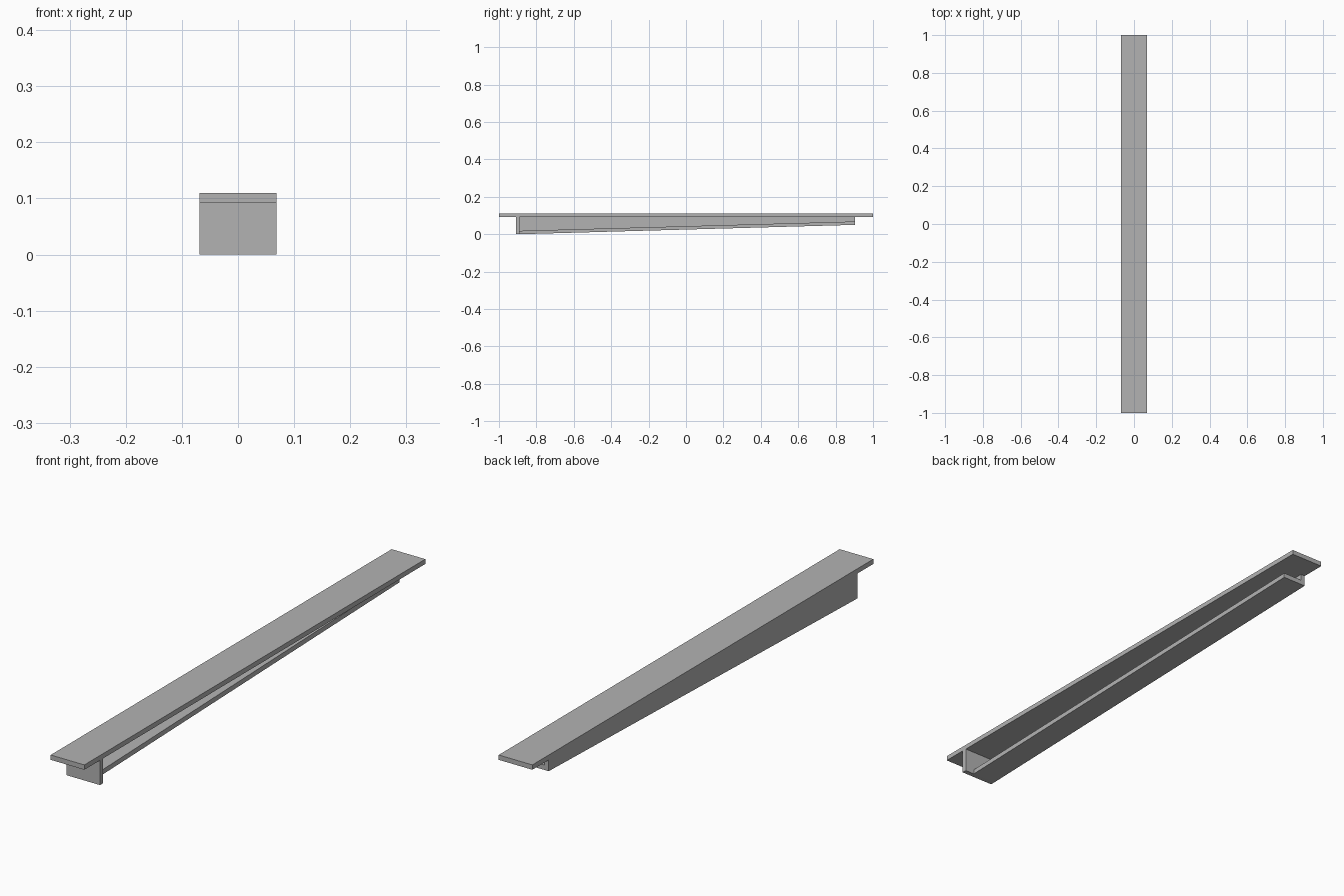
import bpy

# Remove the default cube
cube = bpy.data.objects.get("Cube")
if cube:
    bpy.data.objects.remove(cube, do_unlink=True)

# Single grey material
grey = bpy.data.materials.new("plain_grey")
grey.use_nodes = True
colour = (0.45, 0.45, 0.45, 1)
grey.diffuse_color = colour
grey.node_tree.nodes["Principled BSDF"].inputs["Base Color"].default_value = colour

HALF_WIDTH = 0.069
THICK = 0.018
TOP = 0.11
UNDERSIDE = TOP - THICK
FRONT, BACK = -0.908, 0.904
RISE = 0.05  # height of the lower edge at the back end


def extrude_profile(name, profile, x0, x1):
    """Solid with a side profile of (y, z) points, spanning x0 to x1."""
    n = len(profile)
    verts = [(x, y, z) for x in (x0, x1) for y, z in profile]
    faces = [tuple(reversed(range(n))), tuple(range(n, 2 * n))]
    faces += [(i, (i + 1) % n, n + (i + 1) % n, n + i) for i in range(n)]
    mesh = bpy.data.meshes.new(name)
    mesh.from_pydata(verts, [], faces)
    mesh.materials.append(grey)
    obj = bpy.data.objects.new(name, mesh)
    bpy.context.collection.objects.link(obj)
    return obj


def rectangle(y0, y1, z0, z1):
    return [(y0, z0), (y1, z0), (y1, z1), (y0, z1)]


inner = FRONT + THICK

# Long flat top plate
extrude_profile("top_plate", rectangle(-1, 1, UNDERSIDE, TOP), -HALF_WIDTH, HALF_WIDTH)

# Upright plate closing the deep front end
extrude_profile("front_end_plate", rectangle(FRONT, inner, 0, UNDERSIDE),
                -HALF_WIDTH, HALF_WIDTH)

# Tapered side wall under the right edge
extrude_profile("side_wall",
                [(inner, 0), (BACK, RISE), (BACK, UNDERSIDE), (inner, UNDERSIDE)],
                -HALF_WIDTH, THICK - HALF_WIDTH)

# Sloping bottom flange, open on the left side
extrude_profile("bottom_flange",
                [(inner, 0), (BACK, RISE), (BACK, RISE + THICK), (inner, THICK)],
                THICK - HALF_WIDTH, 0.03)
